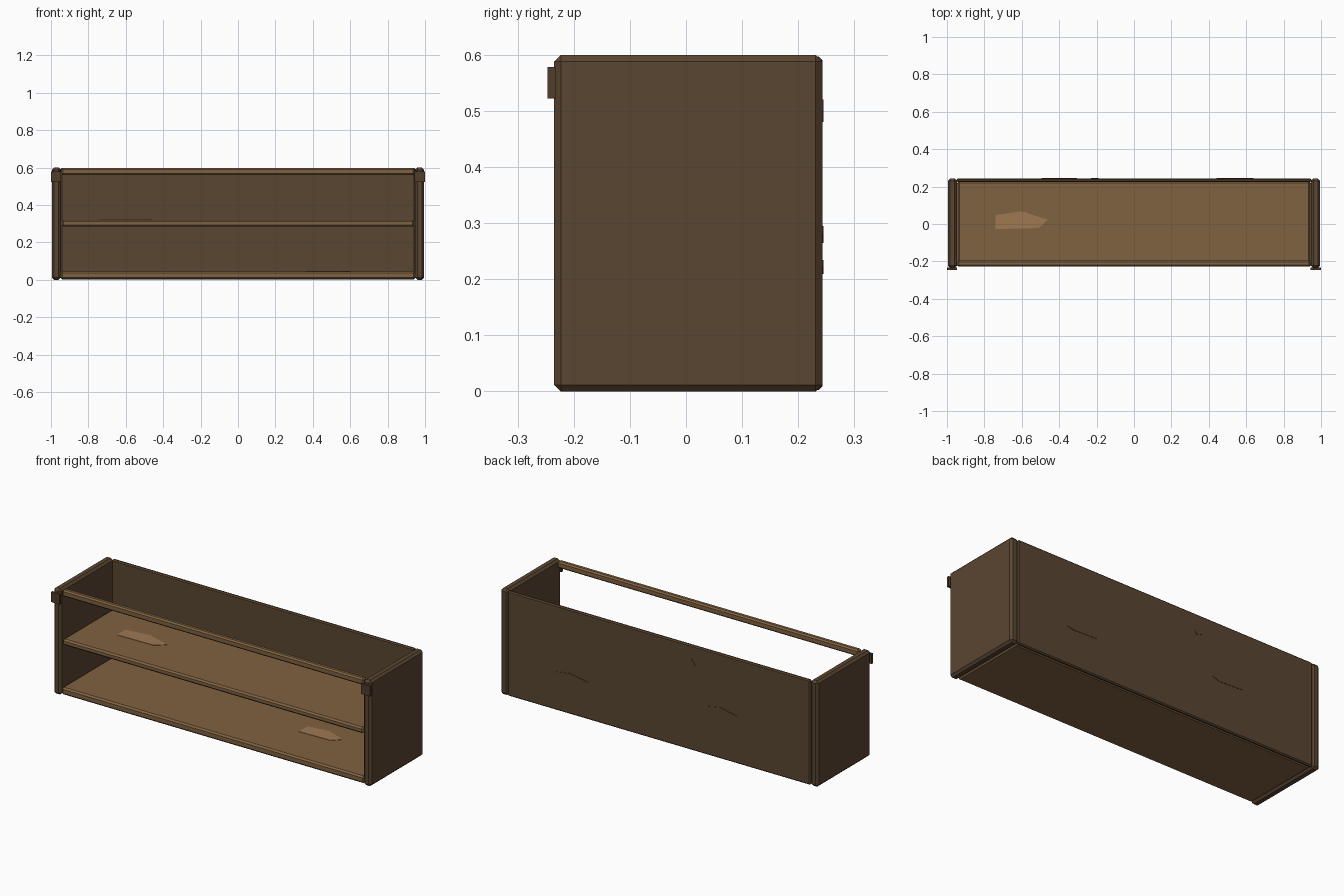
import bpy, bmesh
from mathutils import Matrix, Vector

if "Cube" in bpy.data.objects:
    bpy.data.objects.remove(bpy.data.objects["Cube"])


def material(name, rgb):
    m = bpy.data.materials.new(name)
    m.diffuse_color = (*rgb, 1)
    m.use_nodes = True
    m.node_tree.nodes["Principled BSDF"].inputs["Base Color"].default_value = m.diffuse_color
    return m


dark = material("dark wood", (0.102, 0.061, 0.031))
board = material("brown board wood", (0.216, 0.122, 0.053))
worn = material("worn pale wood", (0.342, 0.188, 0.086))
bracket_mat = material("dark bracket", (0.080, 0.047, 0.025))


def finish(bm, name, mat):
    bmesh.ops.recalc_face_normals(bm, faces=bm.faces)
    me = bpy.data.meshes.new(name)
    bm.to_mesh(me)
    bm.free()
    me.materials.append(mat)
    ob = bpy.data.objects.new(name, me)
    bpy.context.collection.objects.link(ob)
    return ob


def box(name, x, y, z, mat, bevel=0.0):
    """Box from (min, max) ranges with chamfered edges."""
    size = [b - a for a, b in (x, y, z)]
    mid = [(a + b) / 2 for a, b in (x, y, z)]
    bm = bmesh.new()
    bmesh.ops.create_cube(bm, size=1, matrix=Matrix.Translation(mid) @ Matrix.Diagonal((*size, 1)))
    if bevel:
        bmesh.ops.bevel(bm, geom=bm.edges[:], offset=bevel, segments=1, affect='EDGES')
    return finish(bm, name, mat)


def plate(name, points, origin, u, v, n, thick, mat):
    """Thin polygon plate lying on a surface."""
    bm = bmesh.new()
    o, u, v, n = Vector(origin), Vector(u), Vector(v), Vector(n)
    face = bm.faces.new([bm.verts.new(o + u * a + v * b) for a, b in points])
    ext = bmesh.ops.extrude_face_region(bm, geom=[face])
    bmesh.ops.translate(bm, vec=n * thick,
                        verts=[g for g in ext["geom"] if isinstance(g, bmesh.types.BMVert)])
    return finish(bm, name, mat)


# side panels and front corner brackets
for s, side in ((-1, "left"), (1, "right")):
    box(side + "_side_panel", sorted((s * 0.947, s * 0.995)), (-0.235, 0.243), (0, 0.6), dark, 0.012)
    box(side + "_corner_bracket", sorted((s * 0.945, s * 1.0)), (-0.247, -0.232), (0.522, 0.578), bracket_mat)

# back panel
box("back_panel", (-0.948, 0.948), (0.224, 0.243), (0.003, 0.597), dark, 0.006)

# horizontal boards and the front top rail
box("bottom_board", (-0.948, 0.948), (-0.227, 0.226), (0.004, 0.045), board, 0.009)
box("middle_shelf", (-0.942, 0.942), (-0.227, 0.228), (0.285, 0.32), board, 0.009)
box("front_top_rail", (-0.944, 0.944), (-0.227, -0.195), (0.56, 0.598), board, 0.008)

# worn patches on the boards
patch = [(-0.14, -0.045), (0.09, -0.04), (0.14, 0.005), (0.0, 0.05), (-0.14, 0.03)]
X, Y, Z = (1, 0, 0), (0, 1, 0), (0, 0, 1)
plate("shelf_worn_patch", patch, (-0.6, 0.018, 0.319), X, Y, Z, 0.003, worn)
plate("bottom_worn_patch", [(a * 0.85, b) for a, b in patch], (0.48, 0.075, 0.044), X, Y, Z, 0.003, worn)

# slim raised chips on the back
chip = [(-0.5, -0.3), (0.3, -0.5), (0.5, 0.0), (0.1, 0.5)]
for i, (cx, cz, w, h) in enumerate(((-0.40, 0.28, 0.19, 0.03), (-0.21, 0.50, 0.04, 0.04), (0.54, 0.222, 0.20, 0.025))):
    plate(f"back_chip_{i + 1}", [(a * w, b * h) for a, b in chip], (cx, 0.242, cz), X, Z, Y, 0.003, dark)
